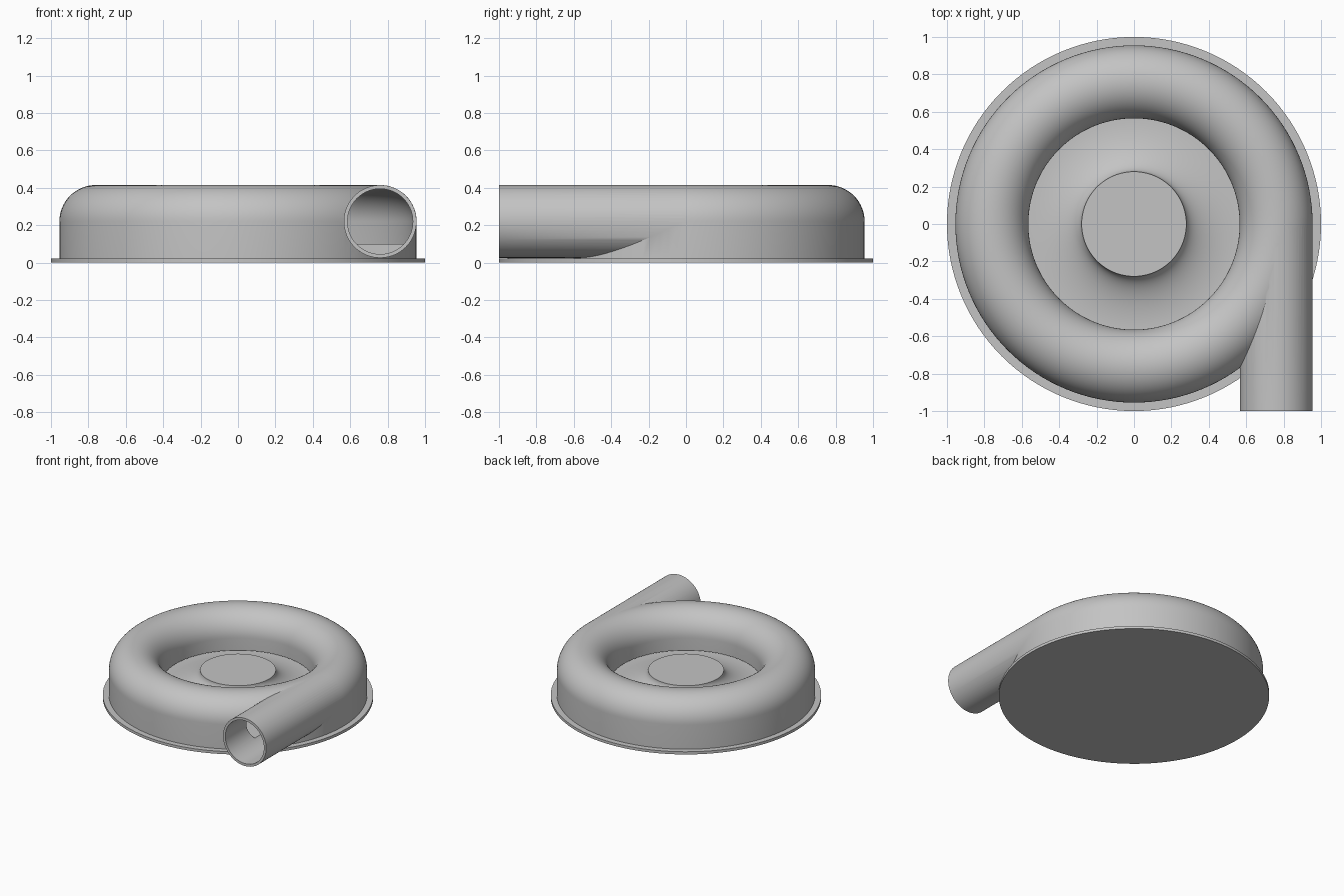
import bpy
import bmesh
from math import sin, cos, pi, radians
from mathutils import Matrix

cube = bpy.data.objects.get("Cube")
if cube:
    bpy.data.objects.remove(cube, do_unlink=True)

grey = bpy.data.materials.new("plain_grey")
grey.use_nodes = True
grey.diffuse_color = (0.55, 0.55, 0.55, 1)
grey.node_tree.nodes["Principled BSDF"].inputs["Base Color"].default_value = (0.55, 0.55, 0.55, 1)

RING = 0.76      # distance from the axis to the middle of the duct
MID = 0.22       # height of the duct centre
DUCT = 0.195     # outer duct radius
BORE = 0.175     # inner duct radius
FLOOR = 0.10     # chamber floor
PLATE = 0.022    # flange thickness


def add_object(name, bm):
    bmesh.ops.remove_doubles(bm, verts=bm.verts, dist=1e-5)
    bmesh.ops.recalc_face_normals(bm, faces=bm.faces)
    mesh = bpy.data.meshes.new(name)
    bm.to_mesh(mesh)
    bm.free()
    mesh.materials.append(grey)
    obj = bpy.data.objects.new(name, mesh)
    bpy.context.collection.objects.link(obj)
    return obj


def lathe(name, profile, closed=False, steps=128):
    """Revolve (radius, height) points about the z axis."""
    bm = bmesh.new()
    pts = profile + profile[:1] if closed else profile
    verts = [bm.verts.new((r, 0, z)) for r, z in pts]
    edges = [bm.edges.new(pair) for pair in zip(verts, verts[1:])]
    bmesh.ops.spin(bm, geom=verts + edges, cent=(0, 0, 0), axis=(0, 0, 1),
                   angle=2 * pi, steps=steps, use_merge=True)
    return add_object(name, bm)


def pipe(name, radius, start, end):
    """Solid cylinder along y at the outlet position."""
    bm = bmesh.new()
    place = Matrix.Translation((RING, (start + end) / 2, MID)) @ Matrix.Rotation(pi / 2, 4, 'X')
    bmesh.ops.create_cone(bm, cap_ends=True, segments=72, radius1=radius,
                          radius2=radius, depth=end - start, matrix=place)
    return add_object(name, bm)


def arch(radius, steps=32):
    """Half circle over the duct, from the outer to the inner side."""
    return [(RING + radius * cos(pi * i / steps), MID + radius * sin(pi * i / steps))
            for i in range(steps + 1)]


def combine(target, tool, operation):
    mod = target.modifiers.new(operation.lower(), 'BOOLEAN')
    mod.operation = operation
    mod.solver = 'EXACT'
    mod.object = tool
    bpy.context.view_layer.objects.active = target
    bpy.ops.object.modifier_apply(modifier=mod.name)
    bpy.data.objects.remove(tool, do_unlink=True)


# Back plate with thin flange
flange = lathe("flange_plate", [(0, 0), (1, 0), (1, PLATE), (0, PLATE)])

# Ring housing joined to the tangential outlet pipe
housing = lathe("scroll_housing",
                [(RING + DUCT, PLATE)] + arch(DUCT) + [(RING - DUCT, PLATE)], closed=True)
combine(housing, pipe("outlet_pipe", DUCT - 0.0005, -1, 0), 'UNION')

# Hollow chamber, with a narrow slot beneath the inlet lip
chamber = lathe("chamber_cutter",
                [(RING + BORE, FLOOR)] + arch(BORE)
                + [(RING - BORE, FLOOR + 0.02), (0.5, FLOOR + 0.02), (0.5, FLOOR)], closed=True)
combine(housing, chamber, 'DIFFERENCE')
combine(housing, pipe("bore_cutter", BORE - 0.0005, -1.1, 0), 'DIFFERENCE')

# Central hub flaring out to the chamber floor
HUB, RIM, TOP = 0.28, 0.565, 0.225
flare = [(RIM - (RIM - HUB) * cos(a), TOP - (TOP - FLOOR) * sin(a))
         for a in (pi / 2 * i / 24 for i in range(25))]
hub = lathe("hub_wheel", [(0, TOP)] + flare + [(RIM, PLATE), (0, PLATE)])

# Smooth curved surfaces while keeping the rims crisp
for obj in (flange, housing, hub):
    bpy.ops.object.select_all(action='DESELECT')
    obj.select_set(True)
    bpy.context.view_layer.objects.active = obj
    bpy.ops.object.shade_smooth_by_angle(angle=radians(30))
